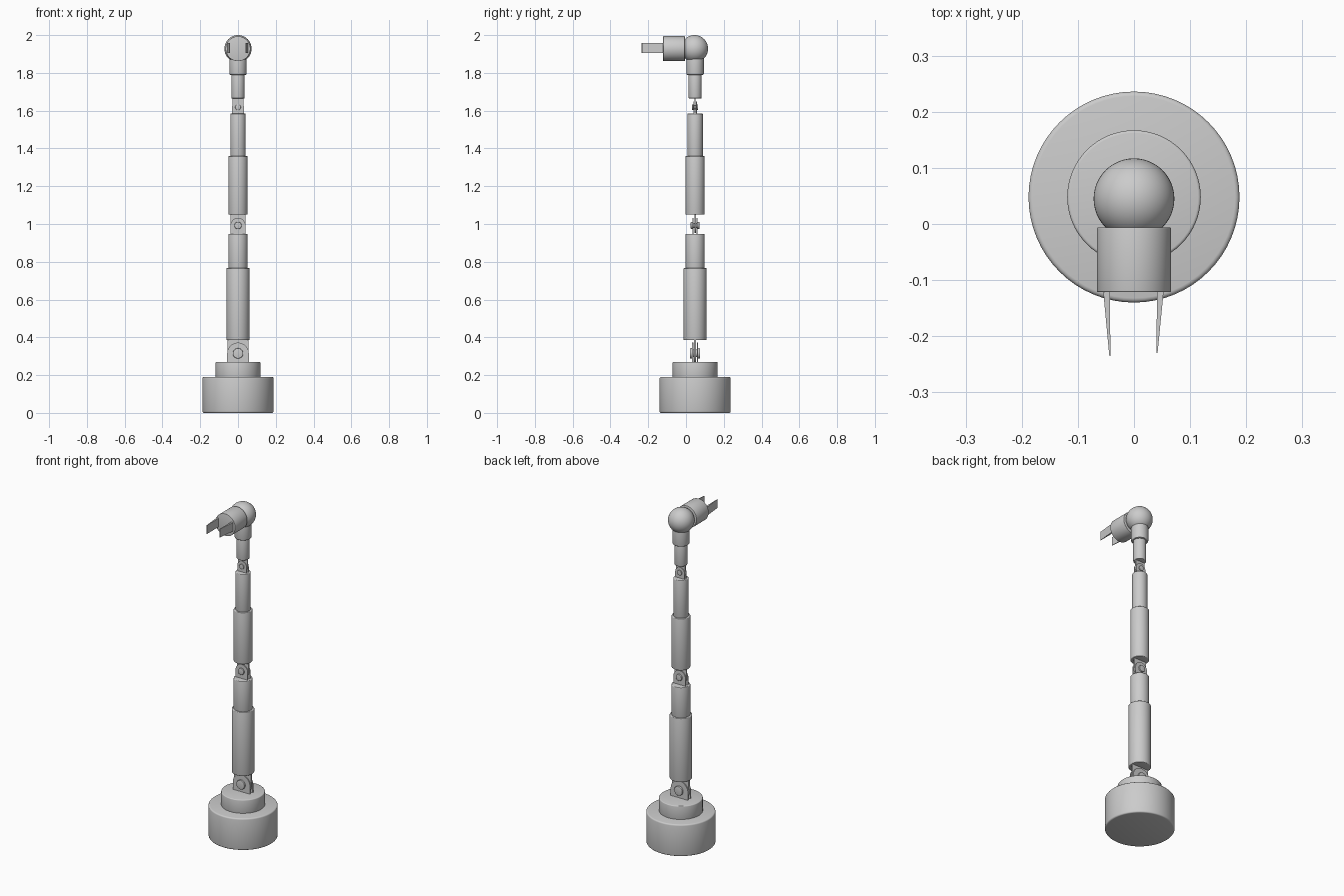
import bpy, bmesh, math
from mathutils import Matrix, Vector

if "Cube" in bpy.data.objects:
    bpy.data.objects.remove(bpy.data.objects["Cube"])

CY = 0.048  # arm axis in y


def finish(name, bm):
    me = bpy.data.meshes.new(name)
    bmesh.ops.recalc_face_normals(bm, faces=bm.faces)
    bm.to_mesh(me)
    bm.free()
    ob = bpy.data.objects.new(name, me)
    bpy.context.collection.objects.link(ob)
    bpy.ops.object.select_all(action='DESELECT')
    ob.select_set(True)
    bpy.context.view_layer.objects.active = ob
    bpy.ops.object.shade_smooth_by_angle(angle=math.radians(35))
    return ob


def rod(name, r, a, b, bevel=0.004, axis='Z', z=0.0):
    """Bevelled cylinder from a to b, along the arm axis (Z) or along Y at height z."""
    bm = bmesh.new()
    bmesh.ops.create_cone(bm, cap_ends=True, segments=64, radius1=r, radius2=r, depth=b - a)
    rims = [e for e in bm.edges if abs(e.verts[0].co.z - e.verts[1].co.z) < 1e-6]
    bmesh.ops.bevel(bm, geom=rims, offset=bevel, segments=3, profile=0.5, affect='EDGES')
    if axis == 'Z':
        m = Matrix.Translation((0, CY, (a + b) / 2))
    else:
        m = Matrix.Translation((0, (a + b) / 2, z)) @ Matrix.Rotation(math.pi / 2, 4, 'X')
    bmesh.ops.transform(bm, matrix=m, verts=bm.verts)
    return finish(name, bm)


def extrude(name, pts, vec):
    bm = bmesh.new()
    f = bm.faces.new([bm.verts.new(p) for p in pts])
    r = bmesh.ops.extrude_face_region(bm, geom=[f])
    vs = [v for v in r['geom'] if isinstance(v, bmesh.types.BMVert)]
    bmesh.ops.translate(bm, verts=vs, vec=Vector(vec))
    return finish(name, bm)


def lug(name, r, z_flat, z_pin, y, t):
    """Plate with one flat end at z_flat and a round end about the pin."""
    s = 1 if z_flat < z_pin else -1
    pts = [(-r, y - t / 2, z_flat), (r, y - t / 2, z_flat)]
    for i in range(25):
        a = math.pi * i / 24
        pts.append((r * math.cos(a), y - t / 2, z_pin + s * r * math.sin(a)))
    return extrude(name, pts, (0, t, 0))


def hinge(name, r, z0, z1, zp, k):
    """Fork below, tab above, pin with washer heads; k scales thickness."""
    for side, s in (("front", -1), ("back", 1)):
        lug(f"{name}_fork_{side}", r, z0 - 0.005, zp, CY + s * 0.0125 * k, 0.006 * k)
        rod(f"{name}_pin_head_{side}", r * 0.48, *sorted((CY + s * 0.015 * k, CY + s * 0.027 * k)),
            0.003 * k, 'Y', zp)
    lug(f"{name}_tab", r * 0.97, z1 + 0.005, zp, CY, 0.010 * k)
    rod(f"{name}_pin", r * 0.35, CY - 0.02 * k, CY + 0.02 * k, 0.001, 'Y', zp)


# Base
rod("base", 0.188, 0.0, 0.19, 0.008)
rod("turntable", 0.119, 0.185, 0.27, 0.005)

# Arm tubes
rod("lower_arm", 0.061, 0.385, 0.767)
rod("lower_arm_sleeve", 0.051, 0.76, 0.948)
rod("forearm", 0.051, 1.05, 1.36)
rod("forearm_sleeve", 0.041, 1.355, 1.585)
rod("wrist_tube", 0.035, 1.665, 1.795)
rod("wrist_collar", 0.046, 1.79, 1.90)

# Hinges
hinge("shoulder", 0.057, 0.27, 0.385, 0.315, 1.0)
hinge("elbow", 0.040, 0.948, 1.05, 0.992, 0.85)
hinge("wrist", 0.031, 1.585, 1.665, 1.618, 0.62)

# Wrist ball and hand
bm = bmesh.new()
bmesh.ops.create_uvsphere(bm, u_segments=48, v_segments=24, radius=0.072)
bmesh.ops.translate(bm, verts=bm.verts, vec=(0, 0.045, 1.928))
finish("wrist_ball", bm)
rod("hand", 0.066, -0.121, -0.006, 0.002, 'Y', 1.928)

# Tapered claws
for side, pts in (("left", ((-0.055, -0.118), (-0.043, -0.118), (-0.042, -0.235), (-0.044, -0.235))),
                  ("right", ((0.041, -0.118), (0.053, -0.118), (0.042, -0.23), (0.040, -0.23)))):
    extrude(f"claw_{side}", [(x, y, 1.905) for x, y in pts], (0, 0, 0.052))
